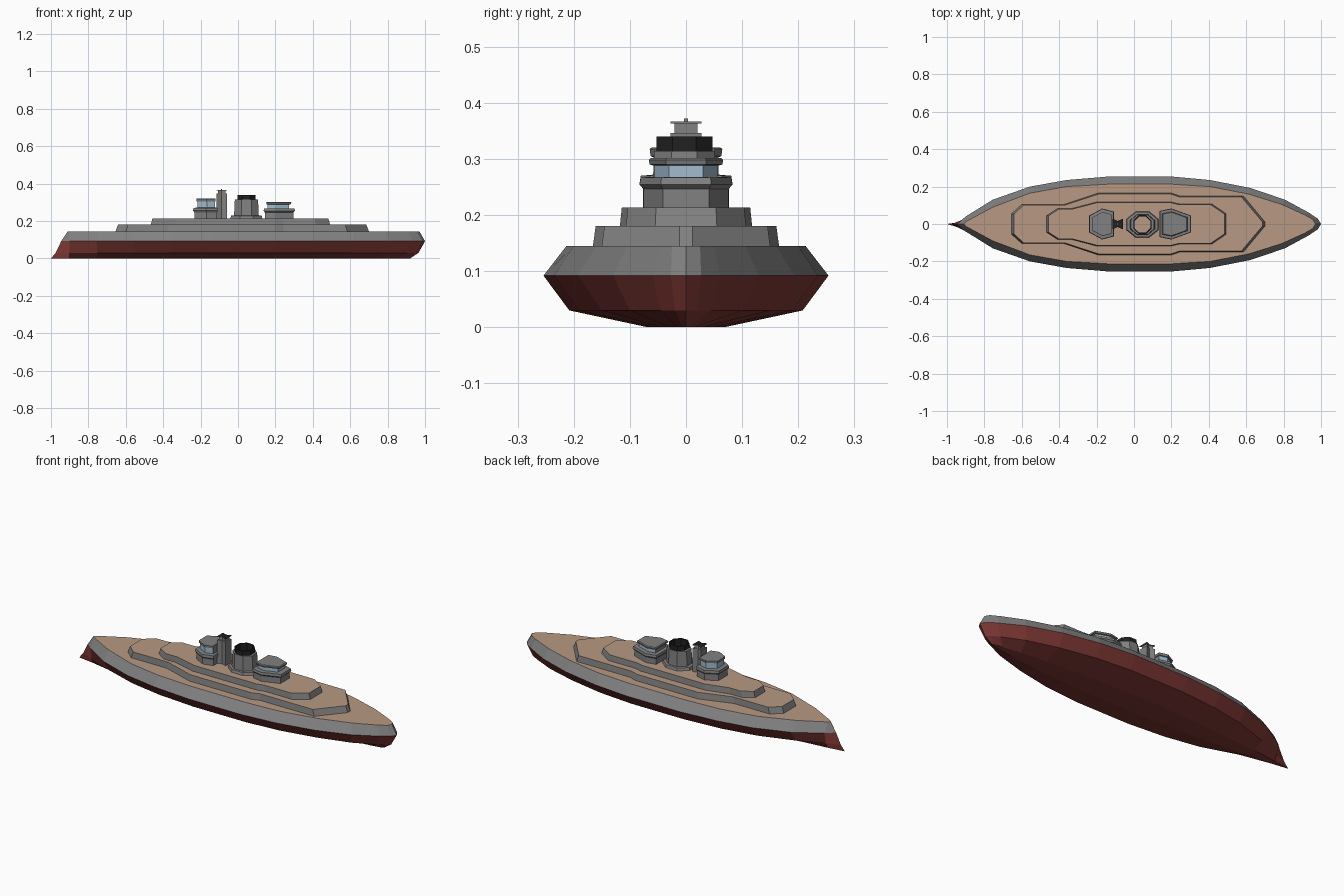
import bpy, math

if "Cube" in bpy.data.objects:
    bpy.data.objects.remove(bpy.data.objects["Cube"])


def material(name, rgb):
    m = bpy.data.materials.new(name)
    m.diffuse_color = (*rgb, 1)
    m.use_nodes = True
    m.node_tree.nodes["Principled BSDF"].inputs["Base Color"].default_value = m.diffuse_color
    return m


GREY = material("grey_paint", (0.22, 0.22, 0.22))
RED = material("red_hull", (0.21, 0.04, 0.035))
TAN = material("deck_wood", (0.48, 0.32, 0.23))
BLACK = material("black", (0.015, 0.015, 0.015))
GLASS = material("window_glass", (0.36, 0.5, 0.62))
MATS = [GREY, RED, TAN, BLACK, GLASS]


def loft(name, rings, bands, bottom=GREY, top=GREY, blank=None):
    """Join equal rings with quads; one material per band, optional caps.
    blank = index of a side that stays grey instead of glass."""
    n = len(rings[0])
    faces, mats = [], []
    for r, mat in enumerate(bands):
        for i in range(n):
            j = (i + 1) % n
            a, b = r * n, (r + 1) * n
            faces.append((a + i, a + j, b + j, b + i))
            mats.append(GREY if mat == GLASS and i == blank else mat)
    if bottom:
        faces.append(tuple(reversed(range(n))))
        mats.append(bottom)
    if top:
        faces.append(tuple(range(len(bands) * n, (len(bands) + 1) * n)))
        mats.append(top)
    me = bpy.data.meshes.new(name)
    me.from_pydata([v for ring in rings for v in ring], [], faces)
    for m in MATS:
        me.materials.append(m)
    for p, m in zip(me.polygons, mats):
        p.material_index = MATS.index(m)
    ob = bpy.data.objects.new(name, me)
    bpy.context.collection.objects.link(ob)
    return ob


def mirrored(half):
    """Closed counter-clockwise outline from its -y half, listed bow to stern."""
    low = [(x, -y) for x, y in half]
    return low + [(x, y) for x, y in reversed(half) if y > 0]


def scaled(outline, z, sx=1, sy=1, cx=0):
    return [(cx + (x - cx) * sx, y * sy, z) for x, y in outline]


# Hull: four waterlines sharing the same stations
STATIONS = [-.9, -.755, -.556, -.36, -.135, .2, .406, .62, .807, .936, .984]


def waterline(z, bow, stern, widths):
    xs = [x if x < .5 else .5 + (x - .5) * (stern - .5) / .5 for x in STATIONS]
    half = [(bow, 0)] + list(zip(xs, widths)) + [(stern, 0)]
    return scaled(mirrored(half), z)


hull = [
    waterline(0, -1, .92, [.015, .03, .045, .058, .068, .068, .058, .045, .03, .015, .008]),
    waterline(.03, -.975, .965, [.03, .09, .155, .19, .208, .208, .19, .15, .1, .045, .02]),
    waterline(.092, -.945, 1, [.04, .13, .2, .235, .254, .254, .235, .193, .13, .06, .027]),
    waterline(.145, -.91, .97, [.012, .09, .165, .2, .213, .213, .2, .16, .105, .05, .025]),
]
loft("hull", hull, [RED, RED, GREY], RED, TAN)

# Two stepped deckhouses with wooden tops
lower = mirrored([(-.655, .055), (-.6, .105), (-.375, .105), (-.19, .166), (.2, .166),
                  (.245, .15), (.585, .15), (.70, .012)])
upper = mirrored([(-.467, .045), (-.41, .082), (-.337, .082), (-.2, .118), (.2, .118),
                  (.245, .107), (.417, .107), (.493, .055)])
for name, outline, z0, z1 in (("lower_deckhouse", lower, .144, .18),
                              ("upper_deckhouse", upper, .179, .213)):
    loft(name, [scaled(outline, z0), scaled(outline, z1, .98, .97)], [GREY], GREY, TAN)


# Bridge towers: base, flared gallery, window band, overhanging roof
def tower(name, half, cx, blank, levels):
    outline = mirrored(half)
    rings = [scaled(outline, z, s, s, cx) for z, s in levels]
    bands = [GREY] * (len(levels) - 1)
    bands[4] = GLASS
    loft(name, rings, bands, blank=blank)


tower("forward_bridge", [(-.24, .045), (-.17, .083), (-.108, .066)], -.16, 2,
      [(.212, .92), (.246, .92), (.256, 1), (.27, .97), (.272, .7), (.303, .7),
       (.305, .76), (.318, .78), (.32, .74)])
tower("aft_bridge", [(.137, .07), (.2, .083), (.305, .045)], .205, 5,
      [(.212, .91), (.246, .91), (.254, 1), (.267, .97), (.268, .68), (.288, .68),
       (.29, .78), (.298, .8), (.302, .75)])

# Mast with waisted plan, narrower head and thin cap
mast = mirrored([(-.114, .028), (-.088, .016), (-.06, .028)])
loft("mast", [scaled(mast, z, s, s, -.088) for z, s in
              [(.212, 1), (.346, 1), (.346, .72), (.363, .72), (.363, 1), (.367, 1)]],
     [GREY] * 5, GREY, BLACK)
loft("mast_tip", [scaled(mast, .366, .12, .12, -.088), scaled(mast, .372, .12, .12, -.088)], [GREY])


# Hollow eight-sided funnel with a black cap
def octagon(z, rx, ry):
    k = 1 / math.cos(math.pi / 8)
    angles = [math.pi / 4 * (i + .5) for i in range(8)]
    return [(.045 + rx * k * math.cos(a), -.003 + ry * k * math.sin(a), z) for a in angles]


loft("funnel",
     [octagon(*r) for r in [(.212, .086, .07), (.228, .082, .066), (.23, .066, .057),
                            (.314, .062, .054), (.314, .049, .05), (.34, .049, .05),
                            (.34, .043, .043), (.214, .043, .043)]],
     [GREY, GREY, GREY, GREY, BLACK, BLACK, BLACK], None, None)
